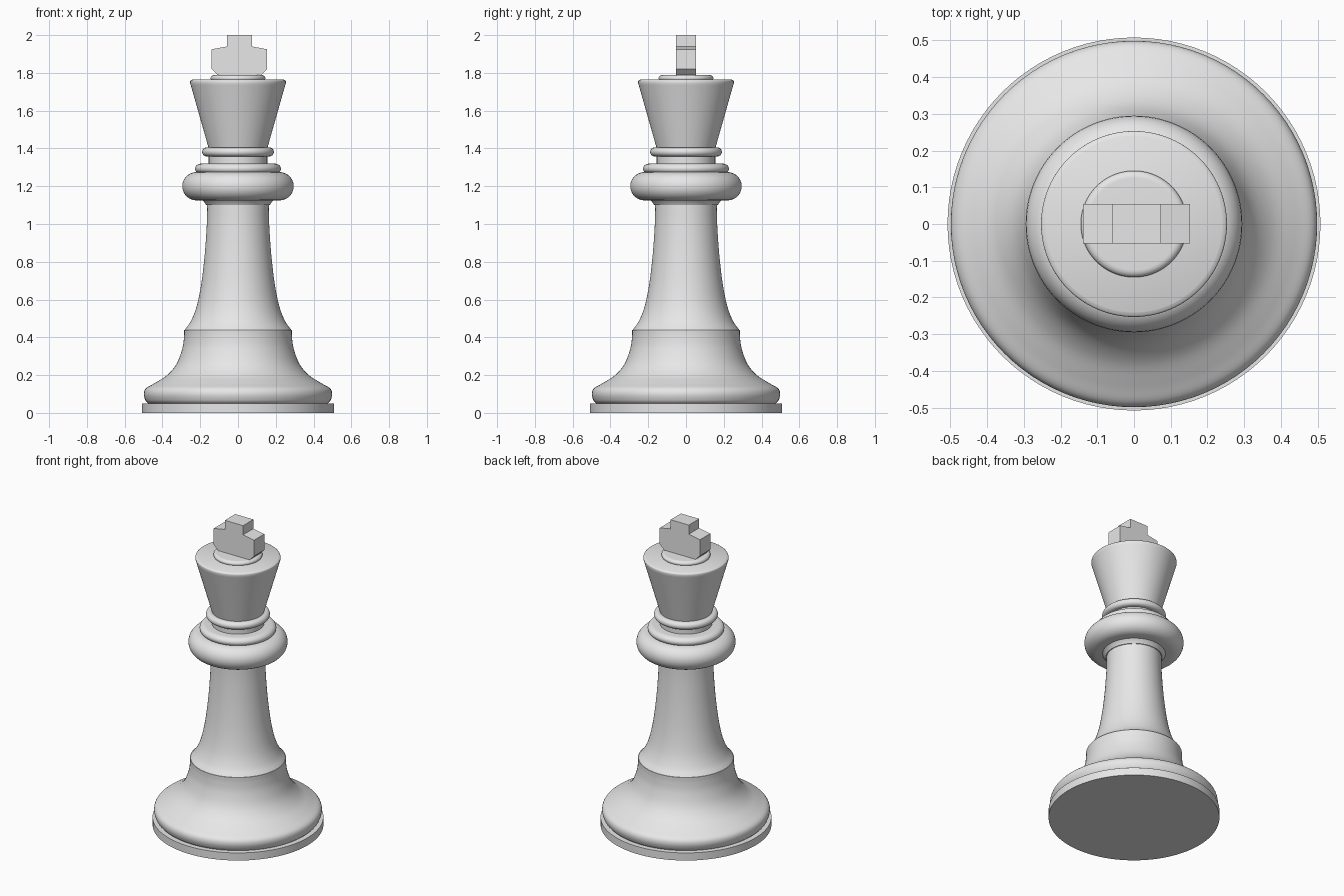
import bpy, bmesh, math
from mathutils import Vector

SEGMENTS = 96

old = bpy.data.objects.get("Cube")
if old:
    bpy.data.objects.remove(old, do_unlink=True)

grey = bpy.data.materials.new("light grey")
grey.use_nodes = True
colour = (0.8, 0.8, 0.8, 1)
grey.diffuse_color = colour
grey.node_tree.nodes["Principled BSDF"].inputs["Base Color"].default_value = colour


def finish(name, bm):
    bmesh.ops.recalc_face_normals(bm, faces=bm.faces[:])
    mesh = bpy.data.meshes.new(name)
    bm.to_mesh(mesh)
    bm.free()
    mesh.materials.append(grey)
    obj = bpy.data.objects.new(name, mesh)
    bpy.context.collection.objects.link(obj)
    return obj


def spline(points, steps=5):
    """Smooth curve running through all the given points."""
    p = [Vector(q) for q in points]
    p = [2 * p[0] - p[1]] + p + [2 * p[-1] - p[-2]]
    out = []
    for a, b, c, d in zip(p, p[1:], p[2:], p[3:]):
        for i in range(steps):
            t = i / steps
            out.append(b + (c - a) * t / 2 + (2 * a - 5 * b + 4 * c - d) * t * t / 2
                       + (3 * b - a - 3 * c + d) * t ** 3 / 2)
    return [tuple(v) for v in out + [p[-2]]]


def bead(radius, low, high, bulge, steps=14):
    """Half-round moulding between two heights."""
    mid, half = (low + high) / 2, (high - low) / 2
    return [(radius - bulge + bulge * math.cos(a), mid + half * math.sin(a))
            for a in (math.pi * (i / steps - 0.5) for i in range(steps + 1))]


def turned(name, profile):
    """Closed solid of revolution from (radius, height) pairs."""
    bm = bmesh.new()
    rings = [[bm.verts.new((r * math.cos(a), r * math.sin(a), z))
              for a in (math.tau * i / SEGMENTS for i in range(SEGMENTS))]
             for r, z in profile]
    for low, high in zip(rings, rings[1:]):
        for i in range(SEGMENTS):
            j = (i + 1) % SEGMENTS
            bm.faces.new((low[i], low[j], high[j], high[i]))
    bm.faces.new(rings[0][::-1])
    bm.faces.new(rings[-1])
    obj = finish(name, bm)
    bpy.ops.object.select_all(action="DESELECT")
    obj.select_set(True)
    bpy.context.view_layer.objects.active = obj
    bpy.ops.object.shade_smooth_by_angle(angle=math.radians(35))
    return obj


# Base: flat disc, then a rounded foot sweeping up to a shoulder
turned("base_disc", [(0.508, 0), (0.508, 0.05), (0.48, 0.05)])
turned("base_foot", spline([(0.475, 0.05), (0.49, 0.066), (0.499, 0.1), (0.487, 0.13),
                            (0.44, 0.158), (0.375, 0.2), (0.325, 0.26),
                            (0.295, 0.34), (0.286, 0.4), (0.285, 0.44)]))

# Column
turned("column", spline([(0.282, 0.44), (0.25, 0.485), (0.22, 0.56), (0.195, 0.68),
                         (0.176, 0.84), (0.165, 1.0), (0.163, 1.11)]))

# Collar mouldings
turned("collar_underside", spline([(0.168, 1.1), (0.178, 1.115), (0.2, 1.14)]))
turned("collar", bead(0.295, 1.125, 1.275, 0.075))
turned("collar_upper_ring", bead(0.228, 1.265, 1.32, 0.035))
turned("neck", [(0.155, 1.3), (0.155, 1.42)])
turned("neck_ring", bead(0.19, 1.358, 1.405, 0.024))

# Flared head with a rounded rim and a low cap
turned("head", [(0.155, 1.4), (0.25, 1.735)]
       + spline([(0.253, 1.745), (0.252, 1.758), (0.24, 1.765)], 4))
turned("head_cap", bead(0.145, 1.755, 1.788, 0.02))

# Cross finial: extruded outline, very slightly off centre
outline = [(-0.1, 1.78), (0.113, 1.78), (0.153, 1.82), (0.153, 1.925), (0.074, 1.94),
           (0.074, 2.0), (-0.058, 2.0), (-0.058, 1.94), (-0.139, 1.925), (-0.139, 1.82)]
bm = bmesh.new()
front = bm.faces.new([bm.verts.new((x, -0.053, z)) for x, z in outline])
sides = bmesh.ops.extrude_face_region(bm, geom=[front], use_keep_orig=True)
moved = [v for v in sides["geom"] if isinstance(v, bmesh.types.BMVert)]
bmesh.ops.translate(bm, verts=moved, vec=(0, 0.107, 0))
finish("cross", bm)
